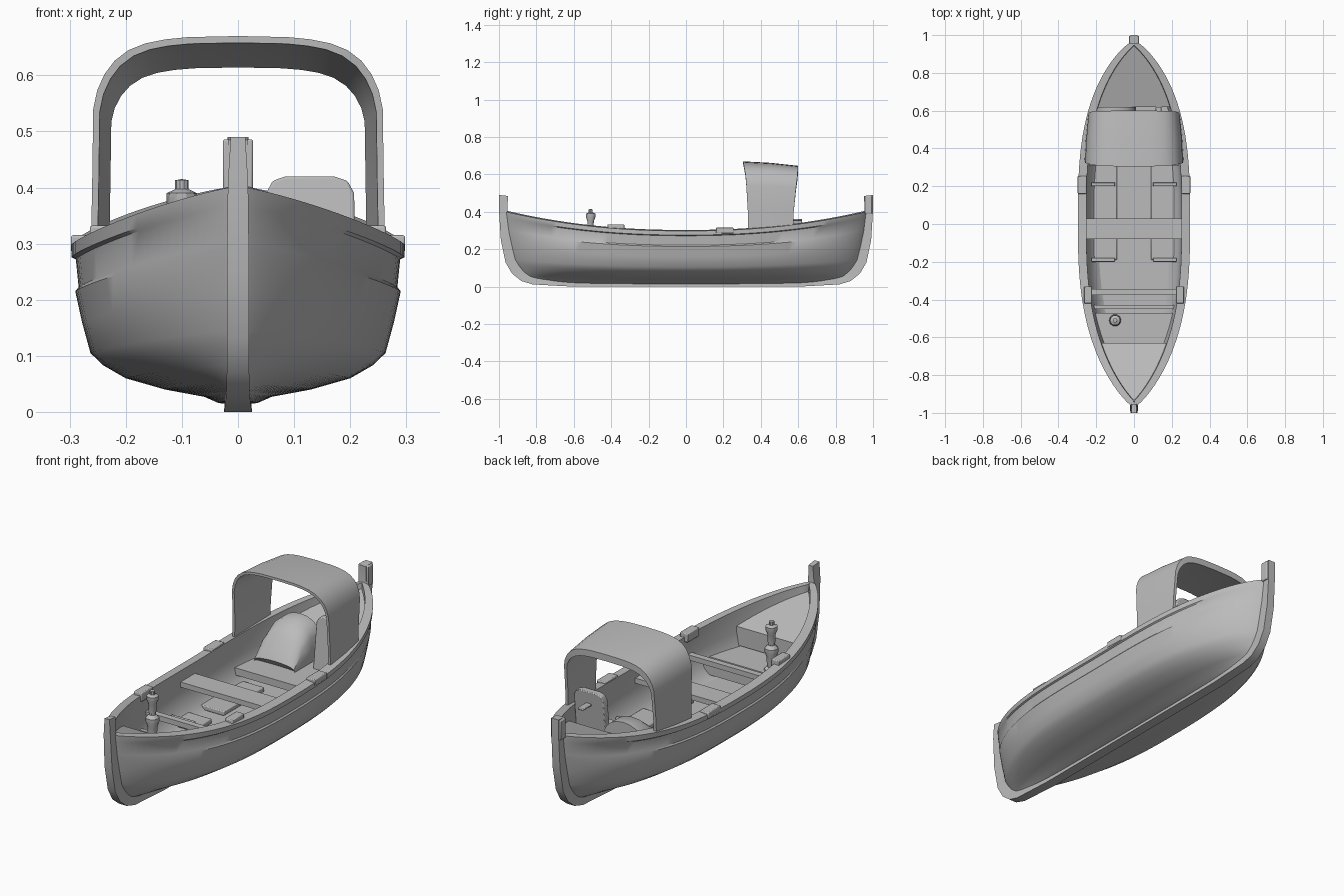
import bpy, bmesh, math
from mathutils import Vector

cube = bpy.data.objects.get("Cube")
if cube:
    bpy.data.objects.remove(cube, do_unlink=True)

grey = bpy.data.materials.new("plain grey")
grey.use_nodes = True
COLOUR = (0.5, 0.5, 0.5, 1)
grey.diffuse_color = COLOUR
grey.node_tree.nodes["Principled BSDF"].inputs["Base Color"].default_value = COLOUR


def finish(name, bm, angle=35, bevel=0):
    bmesh.ops.remove_doubles(bm, verts=bm.verts, dist=0.0004)
    bmesh.ops.recalc_face_normals(bm, faces=bm.faces)
    mesh = bpy.data.meshes.new(name)
    bm.to_mesh(mesh)
    bm.free()
    mesh.materials.append(grey)
    ob = bpy.data.objects.new(name, mesh)
    bpy.context.scene.collection.objects.link(ob)
    if bevel:
        mod = ob.modifiers.new("soft edges", "BEVEL")
        mod.width, mod.segments = bevel, 2
    bpy.ops.object.select_all(action="DESELECT")
    ob.select_set(True)
    bpy.context.view_layer.objects.active = ob
    bpy.ops.object.shade_smooth_by_angle(angle=math.radians(angle))


def loft(name, rings, caps=True, angle=35, bevel=0):
    bm = bmesh.new()
    rows = [[bm.verts.new(p) for p in ring] for ring in rings]
    n = len(rows[0])
    for a, b in zip(rows, rows[1:]):
        for i in range(n):
            j = (i + 1) % n
            bm.faces.new((a[i], a[j], b[j], b[i]))
    if caps:
        bm.faces.new(rows[0])
        bm.faces.new(rows[-1])
    finish(name, bm, angle, bevel)


def box(name, x, y, z, bevel=0.004):
    rings = [[(x[0], y[0], h), (x[1], y[0], h), (x[1], y[1], h), (x[0], y[1], h)] for h in z]
    loft(name, rings, bevel=bevel)


def interp(table, v):
    for (a, fa), (b, fb) in zip(table, table[1:]):
        if v <= b:
            return fa + (fb - fa) * max(0, (v - a) / (b - a))
    return table[-1][1]


# Hull shape: midship section, end curve and sheer
OUTER = [(0, .012), (.035, .016), (.06, .027), (.13, .04), (.2, .06), (.24, .083), (.263, .105),
         (.278, .16), (.29, .215), (.284, .222), (.289, .272), (.297, .276), (.297, .298)]
INNER = [(.252, .303), (.252, .28), (.25, .21), (.235, .13), (.17, .075), (0, .06)]
END = [(.012, .8), (.025, .83), (.04, .865), (.07, .9), (.11, .93), (.22, .96), (.3, .972)]


def taper(t):
    # the stern is a little fuller than the bow
    p, q = (3.05, .78) if t > 0 else (2.7, .82)
    return max(0, 1 - abs(t) ** p) ** q


def rise(t, z):
    return .105 * abs(t) ** 2.2 * (z / .3) ** .9


def hull_point(t, x, z, inset=0):
    full = x + inset
    return Vector((max(0, full * taper(t) - inset), t * interp(END, z), z + rise(t, z)))


def inner_width(y, z):
    # half width of the inside of the hull at a given place
    best = 0
    for k in range(60):
        zm = .065 + .235 * k / 59
        t = max(-1, min(1, y / interp(END, zm)))
        if zm + rise(t, zm) > z:
            break
        w = interp([(h, x) for x, h in reversed(INNER)], zm)
        best = hull_point(t, w, zm, .03).x
    return best + .01


def mirrored(points):
    return [Vector((-p.x, p.y, p.z)) for p in reversed(points)]


rings = []
for k in range(57):
    t = math.sin(math.pi / 2 * (k / 28 - 1))
    out = [hull_point(t, x, z) for x, z in OUTER]
    ins = [hull_point(t, x, z, .042 if x > .2 else .03) for x, z in INNER]
    rings.append(out + ins + mirrored(ins)[1:] + mirrored(out)[:-1])
loft("hull", rings, caps=False, angle=40)

# Keel with a stem post and a stern post
SPINE = [(1, .49, .952, .485, .013), (1, .41, .955, .4, .018), (.99, .25, .925, .25, .02),
         (.965, .13, .895, .14, .02), (.93, .07, .86, .085, .02), (.88, .03, .82, .055, .021),
         (.82, .012, .77, .04, .023), (.6, 0, .6, .03, .025), (0, 0, 0, .03, .025)]
spine = [(-a, b, -c, d, w) for a, b, c, d, w in SPINE] + \
        [(a, b, c, d, max(w, .019)) for a, b, c, d, w in reversed(SPINE[:-1])]
loft("keel_and_posts", [[(-w, a, b), (w, a, b), (w * .9, c, d), (-w * .9, c, d)]
                        for a, b, c, d, w in spine], angle=30)
box("stern_post_cap", (-.027, .027), (.955, .995), (.39, .486))


# Decks, thwarts and floors that follow the inside of the hull, sloping from z0 to z1
def deck(name, y0, y1, z0, z1, drop, steps=10):
    rings = []
    for k in range(steps + 1):
        y, z = y0 + (y1 - y0) * k / steps, z0 + (z1 - z0) * k / steps
        w = inner_width(y, z)
        low = min(w, inner_width(y, max(.07, z - drop)))
        rings.append([(-w, y, z), (w, y, z), (low, y, z - drop), (-low, y, z - drop)])
    loft(name, rings)


deck("fore_deck", -.95, -.63, .372, .27, .09)
deck("fore_bench", -.64, -.47, .175, .175, .05, 4)
deck("stern_deck", .62, .95, .285, .378, .12)
deck("stern_seat", .31, .63, .175, .175, .035, 6)
deck("floor", -.64, .64, .09, .09, .01, 14)
deck("middle_thwart", -.08, .03, .25, .25, .025, 3)
deck("front_thwart", -.375, -.345, .225, .225, .025, 2)
deck("bench_riser", -.45, -.43, .17, .17, .06, 2)

for side, label in ((-1, "right"), (1, "left")):
    def across(a, b):
        return sorted((side * a, side * b))

    # Raised side floors with a rib at each end
    for part, y0, y1 in (("front", -.19, -.07), ("rear", .02, .33)):
        box(f"{label}_{part}_side_floor", across(.09, .215), (y0, y1), (.09, .112))
    for i, y in enumerate((-.2, .2)):
        box(f"{label}_rib_{i + 1}", across(.1, .225), (y, y + .02), (.11, .14))
    # Rowlock pads on the rail
    box(f"{label}_front_pad", across(.222, .264), (-.42, -.33), (.29, .332))
    box(f"{label}_rear_pad", across(.252, .298), (.16, .255), (.285, .315))


# Arched canopy, flared toward the top, narrower and thicker at the back
ARCH = [(.262, .3), (.26, .4), (.258, .54), (.251, .573), (.238, .602), (.22, .626), (.195, .645),
        (.165, .657), (.13, .664), (.09, .668), (0, .67)]
arch = ARCH + [(-x, z) for x, z in reversed(ARCH[:-1])]
FRONT = [(.3, .332), (.45, .33), (.6, .318), (.67, .305)]
BACK = [(.3, .572), (.45, .578), (.6, .595), (.67, .6)]
rings = []
for x, z in arch:
    lift = max(0, (z - .45) / .22)
    y0, y1 = interp(FRONT, z), interp(BACK, z)
    rings.append([(x, y0, z), (x * .975, (y0 + y1) / 2, z - .008 * lift),
                  (x * .93, y1, z - .024 * lift), (x * .875, y1, z - .056 * lift),
                  (x * .92, (y0 + y1) / 2, z - .026 * lift), (x * .955, y0, z - .012 * lift)])
loft("canopy", rings, angle=40)

# Upright panel and small handle under the canopy
PANEL = [(.05, .17), (.05, .39), (.062, .412), (.085, .42), (.17, .42), (.195, .412), (.207, .39), (.21, .17)]
loft("seat_panel", [[(x, y - (.42 - z) * .12, z) for x, z in PANEL] for y in (.53, .565)], bevel=.004)
box("panel_handle", (.115, .145), (.55, .62), (.352, .362), .003)

# Curved reclining backrest beside the panel
rings = []
for k in range(11):
    a = math.pi * k / 10
    x, bulge = -.1 - .11 * math.cos(a), math.sin(a) ** .6
    rings.append([(x, .42, .17 + .03 * bulge), (x, .48, .2 + .1 * bulge), (x, .55, .22 + .135 * bulge),
                  (x, .62, .22 + .135 * bulge), (x, .62, .17), (x, .45, .15)])
loft("curved_backrest", rings, angle=40)

# Turned lantern on the fore bench
TURNED = [(.001, .16), (.032, .16), (.032, .185), (.02, .195), (.022, .24), (.03, .265), (.03, .285),
          (.016, .3), (.018, .35), (.027, .372), (.027, .39), (.012, .397), (.012, .413), (.001, .415)]
loft("lantern", [[(-.1 + r * math.cos(i * math.pi / 5), -.51 + r * math.sin(i * math.pi / 5), z)
                  for i in range(10)] for r, z in TURNED])
